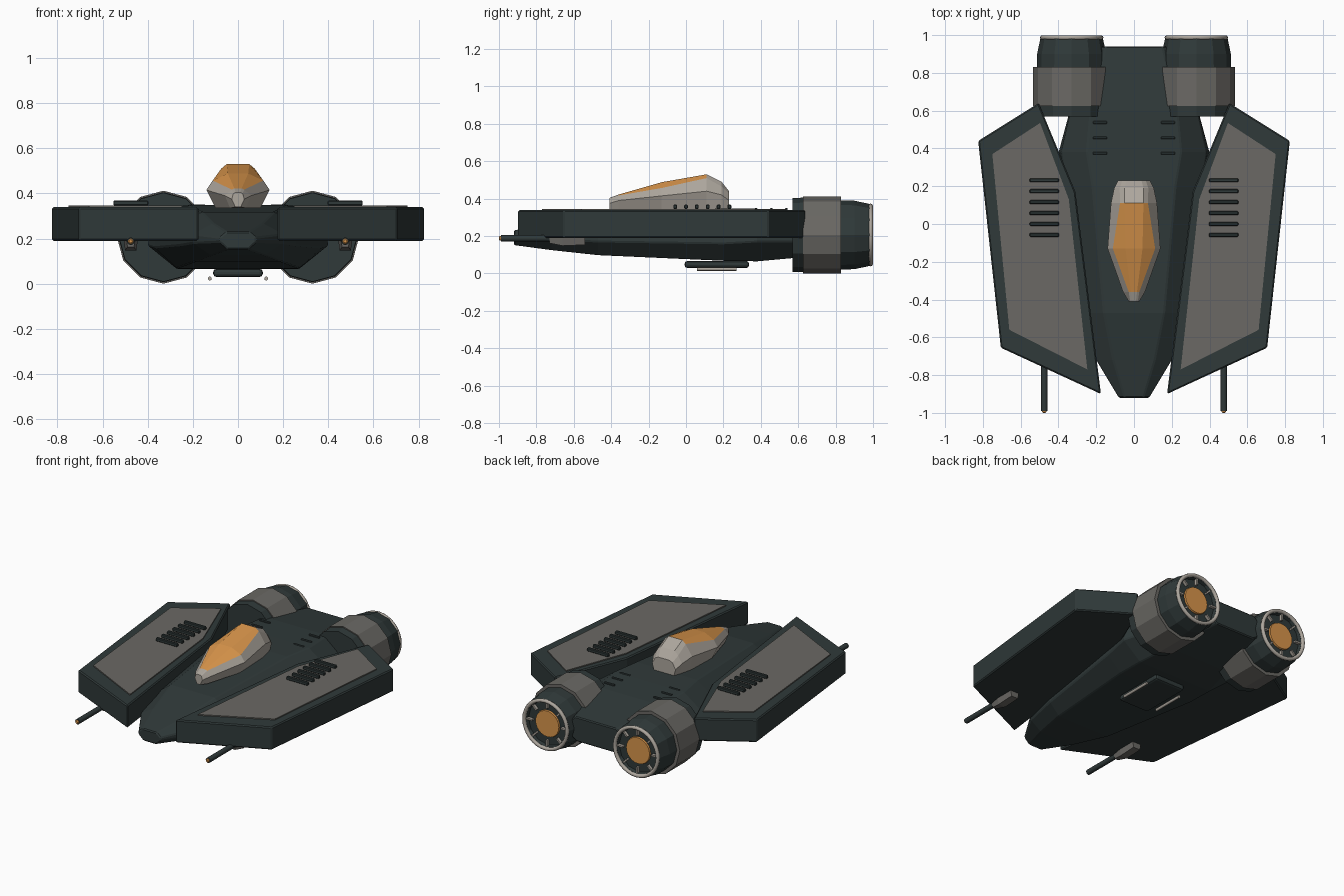
import bpy, bmesh, math
from mathutils import Matrix, Vector

if "Cube" in bpy.data.objects:
    bpy.data.objects.remove(bpy.data.objects["Cube"])


def mat(name, rgb):
    m = bpy.data.materials.new(name)
    m.diffuse_color = (*rgb, 1)
    m.use_nodes = True
    m.node_tree.nodes["Principled BSDF"].inputs["Base Color"].default_value = m.diffuse_color
    return m


SLATE = mat("dark slate", (0.029, 0.041, 0.041))
GREY = mat("warm grey", (0.145, 0.14, 0.128))
PALE = mat("pale grey", (0.42, 0.385, 0.34))
ORANGE = mat("amber orange", (0.69, 0.30, 0.07))


def finish(name, bm, mats, bevel=0.0, segs=1, smooth=None):
    bmesh.ops.recalc_face_normals(bm, faces=bm.faces)
    me = bpy.data.meshes.new(name)
    bm.to_mesh(me)
    bm.free()
    ob = bpy.data.objects.new(name, me)
    bpy.context.collection.objects.link(ob)
    for m in mats:
        me.materials.append(m)
    if bevel:
        b = ob.modifiers.new("edge bevel", 'BEVEL')
        b.width, b.segments, b.limit_method = bevel, segs, 'ANGLE'
    if smooth:
        bpy.ops.object.select_all(action='DESELECT')
        ob.select_set(True)
        bpy.context.view_layer.objects.active = ob
        bpy.ops.object.shade_smooth_by_angle(angle=math.radians(smooth))
    return ob


def loft(rings, closed=True):
    """Skin equal-sized point rings and cap both ends."""
    bm = bmesh.new()
    vs = [[bm.verts.new(p) for p in r] for r in rings]
    n = len(vs[0])
    for a, b in zip(vs, vs[1:]):
        for i in range(n):
            bm.faces.new((a[i], a[(i + 1) % n], b[(i + 1) % n], b[i]))
    bm.faces.new(vs[0])
    bm.faces.new(vs[-1])
    return bm


def prism(name, outline, z0, z1, m, bevel=0.0):
    return finish(name, loft([[(x, y, z) for x, y in outline] for z in (z0, z1)]), [m], bevel)


def box(name, c, size, m, bevel=0.0, segs=1):
    bm = bmesh.new()
    bmesh.ops.create_cube(bm, size=1, matrix=Matrix.Translation(c) @ Matrix.Diagonal((*size, 1)))
    return finish(name, bm, [m], bevel, segs)


def lathe(name, x, z, profile, n, m, smooth=None):
    """Turn (y, radius) points around an axis along y."""
    rings = [[(x + r * math.sin(2 * math.pi * i / n), y, z + r * math.cos(2 * math.pi * i / n))
              for i in range(n)] for y, r in profile]
    return finish(name, loft(rings), [m], smooth=smooth)


def sections(stations):
    """Mirrored cross-sections from (y, [(half width, z) bottom to top])."""
    return [[(w, y, z) for w, z in half] + [(-w, y, z) for w, z in reversed(half)]
            for y, half in stations]


# Hull: faceted wedge
hull = [
    (-0.92, [(0.045, 0.152), (0.08, 0.185), (0.08, 0.205), (0.05, 0.23)]),
    (-0.72, [(0.12, 0.125), (0.20, 0.18), (0.20, 0.22), (0.11, 0.268)]),
    (-0.47, [(0.19, 0.098), (0.26, 0.17), (0.26, 0.24), (0.16, 0.318)]),
    (0.20, [(0.27, 0.068), (0.37, 0.16), (0.36, 0.25), (0.22, 0.348)]),
    (0.38, [(0.27, 0.065), (0.40, 0.17), (0.385, 0.25), (0.25, 0.346)]),
    (0.60, [(0.23, 0.085), (0.34, 0.17), (0.335, 0.25), (0.23, 0.338)]),
    (0.94, [(0.14, 0.13), (0.20, 0.17), (0.20, 0.24), (0.15, 0.29)]),
]
finish("hull", loft(sections(hull)), [SLATE], bevel=0.006)

# Canopy: pale frame with amber upper facets
canopy = [
    (-0.41, [(0.012, 0.34), (0.028, 0.375), (0.02, 0.40), (0.01, 0.404)]),
    (-0.36, [(0.035, 0.335), (0.058, 0.39), (0.028, 0.417), (0.016, 0.422)]),
    (-0.13, [(0.10, 0.335), (0.14, 0.415), (0.112, 0.457), (0.045, 0.488)]),
    (0.11, [(0.10, 0.335), (0.122, 0.44), (0.074, 0.51), (0.05, 0.53)]),
    (0.19, [(0.085, 0.335), (0.105, 0.42), (0.076, 0.465), (0.05, 0.49)]),
    (0.23, [(0.07, 0.335), (0.085, 0.39), (0.062, 0.43), (0.04, 0.44)]),
]
bm = loft(sections(canopy))
bm.faces.ensure_lookup_table()
for ring in (1, 2):
    for side in (2, 3, 4):
        bm.faces[ring * 8 + side].material_index = 1
finish("canopy", bm, [PALE, ORANGE])

WING = [(0.505, 0.64), (0.825, 0.44), (0.705, -0.655), (0.175, -0.90), (0.31, 0.17)]
PANEL = [(0.497, 0.535), (0.75, 0.37), (0.66, -0.56), (0.247, -0.77), (0.345, 0.13)]

for s, side in ((-1, "left"), (1, "right")):
    # Wing slab, inlaid panel and louvres
    prism(side + "_wing", [(s * x, y) for x, y in WING], 0.19, 0.339, SLATE, 0.007)
    prism(side + "_wing_panel", [(s * x, y) for x, y in PANEL], 0.335, 0.346, GREY)
    for i in range(6):
        box(f"{side}_louvre_{i}", (s * 0.475, 0.232 - i * 0.058, 0.357), (0.155, 0.02, 0.022), SLATE, 0.004)
    # Hull vents
    for i in range(3):
        box(f"{side}_hull_vent_{i}", (s * 0.18, 0.375 + i * 0.081, 0.343), (0.075, 0.014, 0.014), SLATE, 0.003)

    # Engine body, band and tapered nozzle with recessed mouth
    ex, ez = s * 0.33, 0.206
    lathe(side + "_engine_body", ex, ez, [(0.57, 0.197), (0.64, 0.2)], 12, SLATE)
    lathe(side + "_engine_band", ex, ez, [(0.625, 0.206), (0.83, 0.206)], 12, GREY)
    lathe(side + "_nozzle", ex, ez, [(0.82, 0.185), (0.90, 0.183), (0.985, 0.165), (0.985, 0.148),
                                     (0.962, 0.143)], 12, SLATE)
    lathe(side + "_engine_glow", ex, ez, [(0.955, 0.09), (0.972, 0.085)], 24, ORANGE)
    # Rounded nozzle lip
    lip = [(0.987 + 0.012 * math.sin(a * math.pi / 4), 0.156 + 0.012 * math.cos(a * math.pi / 4))
           for a in range(9)]
    bm = bmesh.new()
    rings = [[bm.verts.new((ex + r * math.sin(math.pi * i / 16), y, ez + r * math.cos(math.pi * i / 16)))
              for i in range(32)] for y, r in lip[:8]]
    for j in range(8):
        a, b = rings[j], rings[(j + 1) % 8]
        for i in range(32):
            k = (i + 1) % 32
            bm.faces.new((a[i], a[k], b[k], b[i]))
    finish(side + "_nozzle_lip", bm, [PALE], smooth=50)
    # Radial vanes around the glow
    bm = bmesh.new()
    for i in range(8):
        bmesh.ops.create_cube(bm, size=1, matrix=Matrix.Translation((ex, 0.97, ez))
                              @ Matrix.Rotation(i * math.pi / 4, 4, 'Y')
                              @ Matrix.Translation((0.126, 0, 0))
                              @ Matrix.Diagonal((0.044, 0.022, 0.011, 1)))
    finish(side + "_nozzle_vanes", bm, [PALE])

    # Gun barrel, glowing tip and tapered mount
    gx = s * 0.475
    lathe(side + "_gun_barrel", gx, 0.188, [(-0.99, 0.017), (-0.58, 0.017)], 12, SLATE, 40)
    lathe(side + "_gun_tip", gx, 0.188, [(-1.0, 0.007), (-0.995, 0.012), (-0.985, 0.012)], 12, ORANGE)
    mount = [(-0.73, [(0.014, 0.162), (0.02, 0.2)]), (-0.66, [(0.025, 0.148), (0.032, 0.2)]),
             (-0.54, [(0.025, 0.153), (0.032, 0.2)])]
    finish(side + "_gun_mount", loft([[(gx + x, y, z) for x, y, z in r] for r in sections(mount)]), [GREY])

    # Belly rail
    lathe(side + "_belly_rail", s * 0.125, 0.023, [(0.06, 0.009), (0.27, 0.009)], 10, PALE, 40)

# Belly hatch
box("belly_hatch", (0, 0.165, 0.048), (0.22, 0.345, 0.036), SLATE, 0.014, 2)
